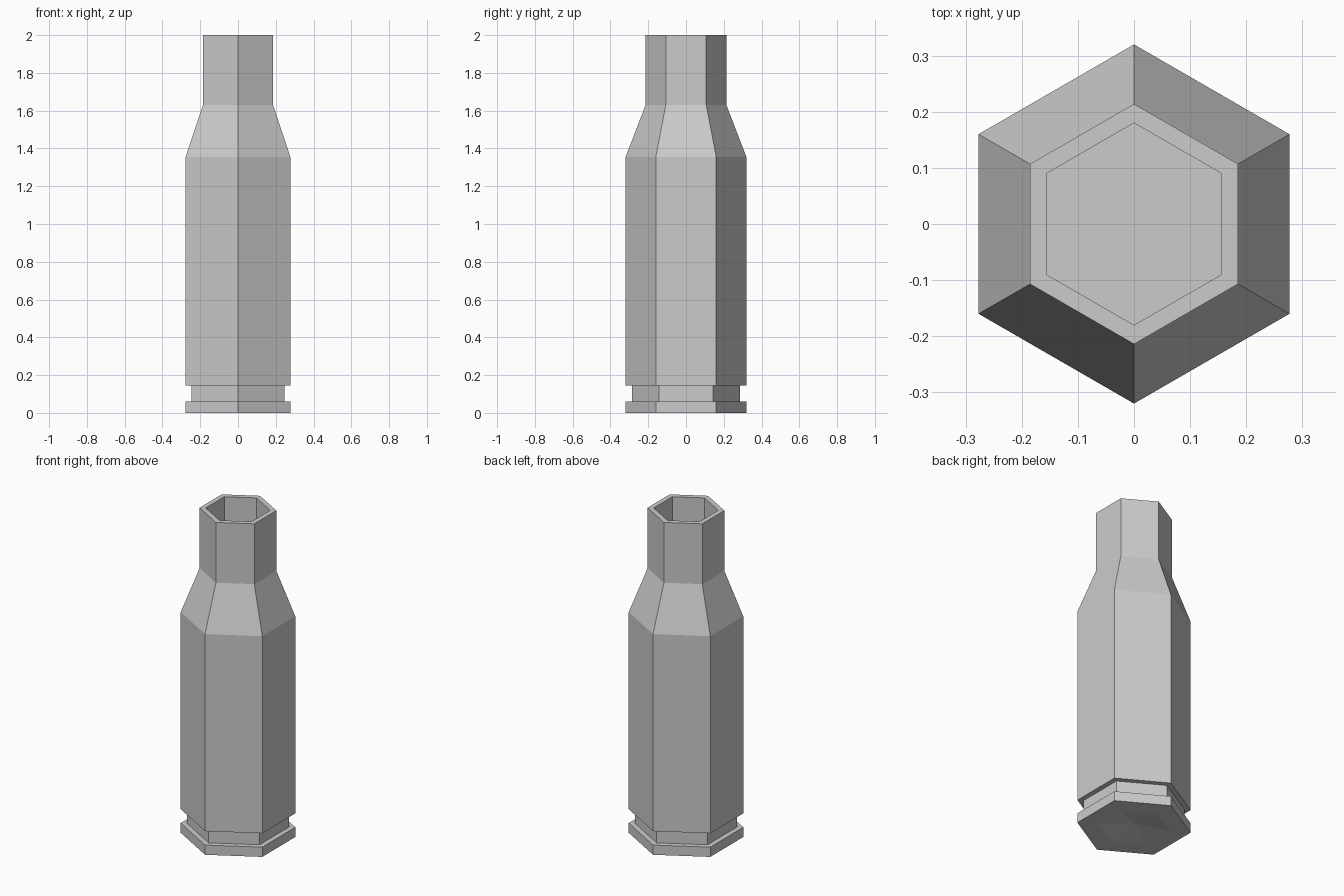
import bpy
import bmesh
from math import cos, sin, tau

cube = bpy.data.objects.get("Cube")
if cube:
    bpy.data.objects.remove(cube, do_unlink=True)

SIDES = 6

# Single flat metal colour
metal = bpy.data.materials.new("grey_metal")
metal.use_nodes = True
colour = (0.6, 0.6, 0.6, 1)
metal.diffuse_color = colour
metal.node_tree.nodes["Principled BSDF"].inputs["Base Color"].default_value = colour


def lathe(name, profile):
    """Revolve (radius, height) points into a faceted solid; radius 0 makes a tip."""
    bm = bmesh.new()
    rings = []
    for r, z in profile:
        if r == 0:
            rings.append([bm.verts.new((0, 0, z))] * SIDES)
        else:
            rings.append([bm.verts.new((r * sin(tau * i / SIDES), r * cos(tau * i / SIDES), z))
                          for i in range(SIDES)])
    for low, high in zip(rings, rings[1:]):
        for i in range(SIDES):
            j = (i + 1) % SIDES
            corners = dict.fromkeys((low[i], low[j], high[j], high[i]))
            bm.faces.new(list(corners))
    # Flat floor inside the mouth
    bm.faces.new(rings[-1])
    bmesh.ops.recalc_face_normals(bm, faces=bm.faces)
    mesh = bpy.data.meshes.new(name)
    bm.to_mesh(mesh)
    bm.free()
    mesh.materials.append(metal)
    obj = bpy.data.objects.new(name, mesh)
    bpy.context.collection.objects.link(obj)
    return obj


lathe("casing", [
    (0, 0.03), (0.2, 0),            # dimpled base
    (0.32, 0), (0.32, 0.06),        # rim
    (0.285, 0.06), (0.285, 0.145),  # extractor groove
    (0.32, 0.145), (0.32, 1.355),   # body
    (0.214, 1.63), (0.214, 2),      # shoulder and neck
    (0.18, 2), (0.18, 1.63),        # mouth and bore
])
